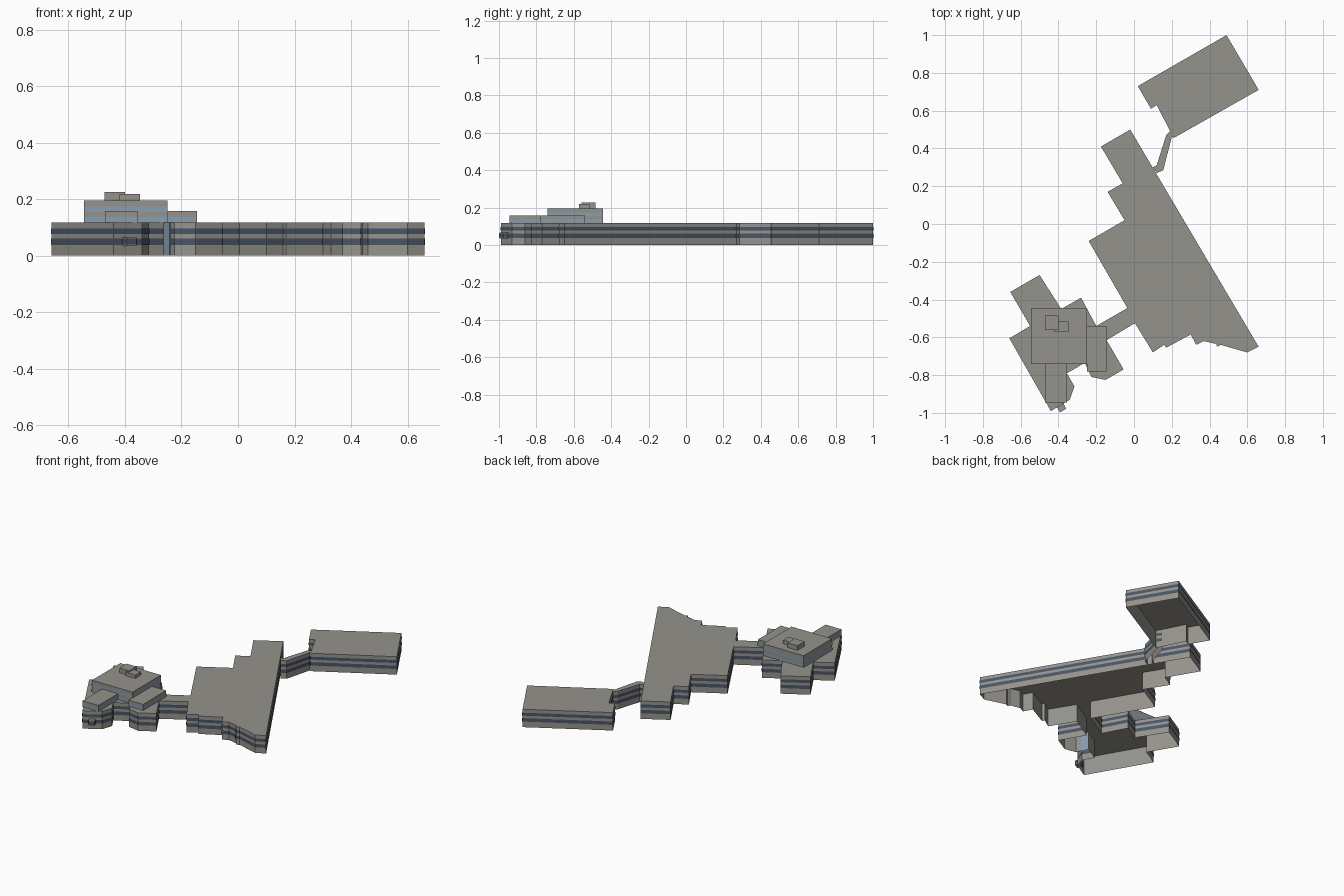
import bpy, bmesh, math
from mathutils import Vector

cube = bpy.data.objects.get("Cube")
if cube:
    bpy.data.objects.remove(cube, do_unlink=True)


def material(name, rgb):
    m = bpy.data.materials.new(name)
    m.use_nodes = True
    m.diffuse_color = (*rgb, 1)
    m.node_tree.nodes["Principled BSDF"].inputs["Base Color"].default_value = (*rgb, 1)
    return m


CONCRETE = material("warm grey concrete", (0.30, 0.29, 0.26))
DARK = material("dark blue glass", (0.065, 0.09, 0.135))
LIGHT = material("light blue glass", (0.25, 0.34, 0.44))


def finish(bm, name, mat):
    mesh = bpy.data.meshes.new(name)
    bm.to_mesh(mesh)
    bm.free()
    mesh.materials.append(mat)
    ob = bpy.data.objects.new(name, mesh)
    bpy.context.collection.objects.link(ob)
    return ob


def counter_clockwise(pts):
    area = sum(a[0] * b[1] - b[0] * a[1] for a, b in zip(pts, pts[1:] + pts[:1]))
    return pts if area > 0 else pts[::-1]


def shell(name, pts, z0, z1, mat=CONCRETE, floor=False):
    """Walls and a flat roof over a footprint, open below unless floored."""
    pts = counter_clockwise(pts)
    bm = bmesh.new()
    low = [bm.verts.new((x, y, z0)) for x, y in pts]
    high = [bm.verts.new((x, y, z1)) for x, y in pts]
    for i in range(len(pts)):
        j = (i + 1) % len(pts)
        bm.faces.new((low[i], low[j], high[j], high[i]))
    bm.faces.new(high)
    if floor:
        bm.faces.new(low[::-1])
    return finish(bm, name, mat)


def bands(name, pts, levels, mat):
    """Thin window strips set just outside each wall."""
    pts = [Vector(p) for p in counter_clockwise(pts)]
    bm = bmesh.new()
    for a, b in zip(pts, pts[1:] + pts[:1]):
        d = (b - a).normalized()
        out = Vector((d.y, -d.x)) * 0.002
        a, b = a + out, b + out
        for z0, z1 in levels:
            bm.faces.new([bm.verts.new(v) for v in (
                (a.x, a.y, z0), (b.x, b.y, z0), (b.x, b.y, z1), (a.x, a.y, z1))])
    return finish(bm, name, mat)


def rectangle(x0, x1, y0, y1):
    return [(x0, y0), (x1, y0), (x1, y1), (x0, y1)]


ROOF = 0.118
STOREYS = [(0.038, 0.06), (0.077, 0.096)]

# Ground level footprints
north_block = [(.02, .73), (.49, 1), (.66, .71), (.21, .455), (.12, .63), (.09, .61)]
bridge = [(.19, .49), (.17, .47), (.12, .31), (.10, .30), (.12, .27),
          (.155, .285), (.20, .46), (.21, .46)]
# Stepped main hall, joined by a link to the cross-shaped west wing
main_and_wing = [
    (-.02, .50), (-.175, .41), (-.06, .215), (-.14, .17), (-.05, .02), (-.24, -.09),
    (-.035, -.445), (-.2, -.54), (-.28, -.39), (-.385, -.45), (-.5, -.27),
    (-.655, -.36), (-.55, -.54), (-.66, -.605), (-.44, -.99), (-.34, -.93),
    (-.315, -.86), (-.355, -.79), (-.26, -.735), (-.24, -.78), (-.225, -.81),
    (-.15, -.825), (-.055, -.77), (-.145, -.615), (.005, -.525), (.10, -.68),
    (.16, -.64), (.17, -.655), (.30, -.585), (.33, -.64), (.37, -.62), (.435, -.635),
    (.44, -.65), (.46, -.64), (.60, -.68), (.66, -.65)]

for name, pts in (("north_block", north_block), ("bridge", bridge),
                  ("main_hall_and_wing", main_and_wing)):
    shell(name, pts, 0, ROOF)
    bands(name + "_windows", pts, STOREYS, DARK)

# Full-height entrance glazing in the wing notch
bands("entrance_glass", [(-.262, -.739), (-.242, -.779), (-.238, -.779), (-.258, -.735)],
      [(0, ROOF - .001)], LIGHT)

# Upper tiers on the wing
tiers = (
    ("central_tier", rectangle(-.545, -.25, -.74, -.445), .195, [(.119, .137), (.155, .174)]),
    ("left_tier", rectangle(-.25, -.145, -.78, -.54), .158, [(.119, .137)]),
    ("front_tier", rectangle(-.47, -.355, -.945, -.74), .158, [(.119, .137)]))
for name, pts, top, levels in tiers:
    shell(name, pts, ROOF, top, floor=True)
    bands(name + "_windows", pts, levels, LIGHT)

# Plant rooms on the top roof
shell("large_plant_room", rectangle(-.472, -.4, -.56, -.485), .195, .226)
shell("small_plant_room", rectangle(-.42, -.347, -.572, -.515), .195, .218)

# Small projecting bay window at the front corner
bay = [(-.41, -.967), (-.392, -.997), (-.36, -.978), (-.375, -.945)]
shell("bay_window", bay, .035, .066, floor=True)
bands("bay_window_glass", bay, [(.04, .061)], DARK)
